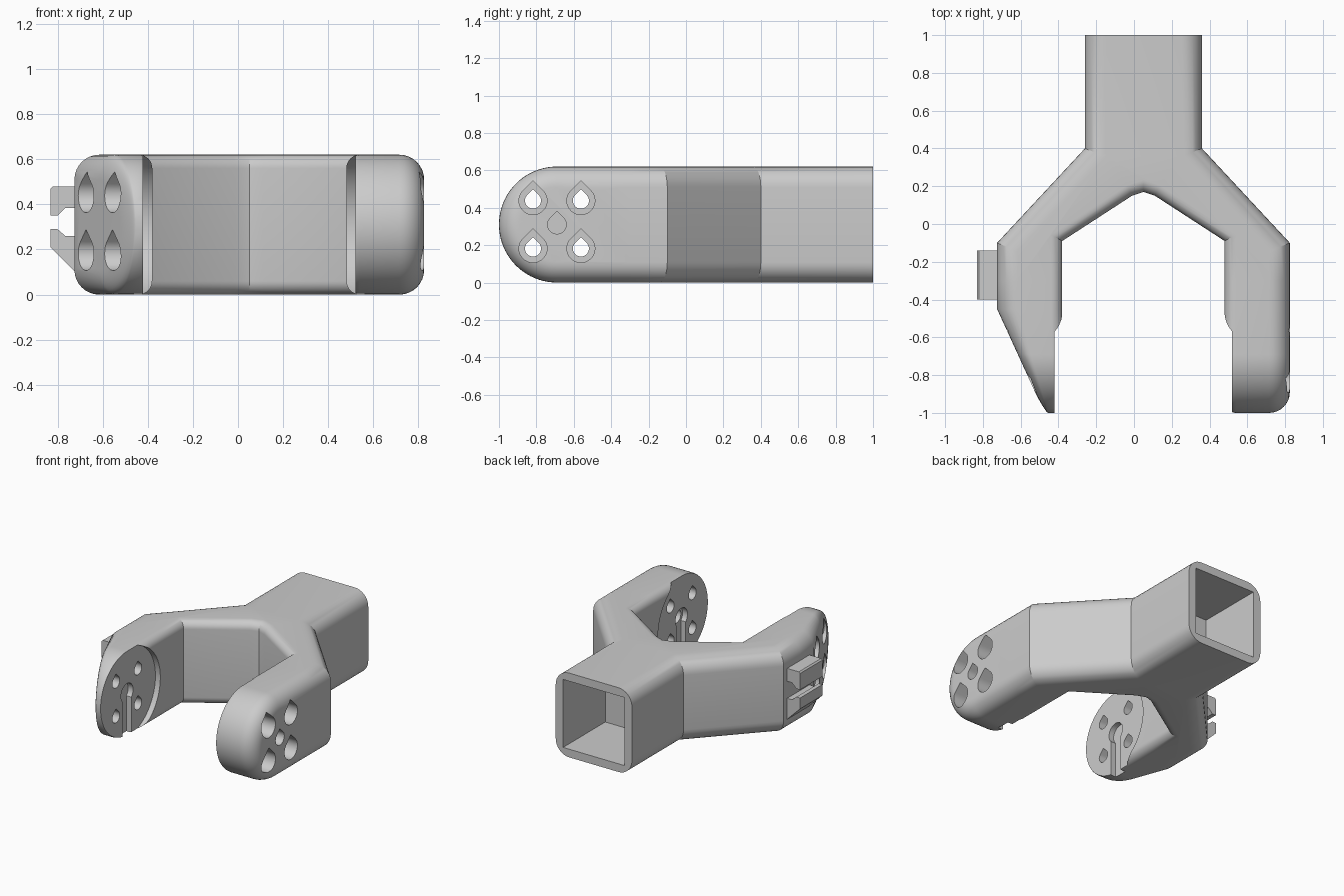
import bpy, bmesh, math
from mathutils import Vector

if "Cube" in bpy.data.objects:
    bpy.data.objects.remove(bpy.data.objects["Cube"], do_unlink=True)

CX = 0.05                 # centre line of the fork
H = 0.62                  # height
R = H / 2                 # radius of the arm tips
TIP_Y = R - 1.0           # pivot axis of the tips
INNER, OUTER = 0.43, 0.775
SEAM = -0.3               # where arms join the yoke
TAPER_Y = -0.45

grey = bpy.data.materials.new("plain_grey")
grey.use_nodes = True
grey.diffuse_color = (0.6, 0.6, 0.6, 1)
grey.node_tree.nodes["Principled BSDF"].inputs["Base Color"].default_value = (0.6, 0.6, 0.6, 1)


def prism(points, place, lo, hi):
    """Extrude a 2D outline between lo and hi; place maps (a, b, depth) to 3D."""
    bm = bmesh.new()
    rings = [[bm.verts.new(place(a, b, d)) for a, b in points] for d in (lo, hi)]
    bm.faces.new(rings[0])
    bm.faces.new(rings[1])
    n = len(points)
    for i in range(n):
        j = (i + 1) % n
        bm.faces.new((rings[0][i], rings[0][j], rings[1][j], rings[1][i]))
    bmesh.ops.recalc_face_normals(bm, faces=bm.faces)
    return bm


def along_x(a, b, d):
    return Vector((d, a, b))


def along_y(a, b, d):
    return Vector((a, d, b))


def along_z(a, b, d):
    return Vector((a, b, d))


def arc(cy, cz, r, start, end, steps):
    angles = [math.radians(start + (end - start) * i / steps) for i in range(steps + 1)]
    return [(cy + r * math.cos(t), cz + r * math.sin(t)) for t in angles]


def to_object(bm, name):
    bmesh.ops.recalc_face_normals(bm, faces=bm.faces)
    mesh = bpy.data.meshes.new(name)
    bm.to_mesh(mesh)
    bm.free()
    mesh.materials.append(grey)
    obj = bpy.data.objects.new(name, mesh)
    bpy.context.collection.objects.link(obj)
    return obj


def round_edges(bm, edges, width):
    bmesh.ops.bevel(bm, geom=edges, offset=width, offset_type='OFFSET', segments=8,
                    profile=0.5, affect='EDGES', clamp_overlap=False)


def open_seam(bm):
    caps = [f for f in bm.faces if all(abs(v.co.y - SEAM) < 1e-4 for v in f.verts)]
    bmesh.ops.delete(bm, geom=caps, context='FACES')


# Yoke: socket stem, two diagonals and the roots of the arms
half = [(0.31, 1), (0.31, 0.4), (OUTER, -0.1), (OUTER, SEAM), (INNER, SEAM), (INNER, -0.09), (0.06, 0.15)]
outline = half + [(0, 0.17)] + [(-x, y) for x, y in reversed(half)]
yoke = prism(outline, along_z, 0, H)
outer_edges, inner_edges = [], []
for e in yoke.edges:
    p, q = e.verts[0].co, e.verts[1].co
    mid = (p + q) / 2
    if abs(p.z - q.z) > 0.1 or mid.y > 0.99 or mid.y < SEAM + 0.01:
        continue
    (inner_edges if abs(mid.x) + mid.y * 0.9 < 0.5 else outer_edges).append(e)
round_edges(yoke, outer_edges, 0.11)
round_edges(yoke, inner_edges, 0.06)
open_seam(yoke)


# Arms: round-ended plates, the one on -x tapering towards its tip
def add_arm(side):
    profile = [(SEAM, H)] + arc(TIP_Y, R, R, 90, 270, 40) + [(SEAM, 0)]
    bm = prism(profile, along_x, INNER, OUTER)
    for x, width in ((OUTER, 0.11), (INNER, 0.06)):
        rim = [e for e in bm.edges if all(abs(v.co.x - x) < 1e-5 for v in e.verts)
               and any(v.co.y < SEAM - 0.01 for v in e.verts)]
        round_edges(bm, rim, width)
    open_seam(bm)
    if side < 0:
        bmesh.ops.bisect_plane(bm, geom=bm.verts[:] + bm.edges[:] + bm.faces[:],
                               plane_co=(0, TAPER_Y, 0), plane_no=(0, 1, 0))
        pad = INNER + 0.04
        for v in bm.verts:
            if v.co.y < TAPER_Y and v.co.x > pad:
                v.co.x = pad + (v.co.x - pad) * (1 - 1.5 * (TAPER_Y - v.co.y))
    for v in bm.verts:
        v.co.x *= side
    mesh = bpy.data.meshes.new("arm_part")
    bm.to_mesh(mesh)
    bm.free()
    yoke.from_mesh(mesh)
    bpy.data.meshes.remove(mesh)


add_arm(1)
add_arm(-1)
bmesh.ops.remove_doubles(yoke, verts=yoke.verts, dist=2e-4)
bmesh.ops.translate(yoke, verts=yoke.verts, vec=(CX, 0, 0))
fork = to_object(yoke, "fork_body")


def cut(points, place, lo, hi):
    cutter = to_object(prism(points, place, lo, hi), "cutter")
    cutter.hide_render = True
    mod = fork.modifiers.new("cut", 'BOOLEAN')
    mod.operation = 'DIFFERENCE'
    mod.solver = 'EXACT'
    mod.object = cutter
    bpy.context.view_layer.objects.active = fork
    bpy.ops.object.modifier_apply(modifier=mod.name)
    bpy.data.objects.remove(cutter, do_unlink=True)


def teardrop(y, z, r):
    return arc(y, z, r, 135, 405, 24) + [(y, z + r * math.sqrt(2))]


# Square socket in the stem
cut([(CX - 0.25, 0.06), (CX + 0.25, 0.06), (CX + 0.25, H - 0.06), (CX - 0.25, H - 0.06)], along_y, 0.51, 1.1)

keyhole = arc(TIP_Y, R, 0.07, -45, 225, 24) + [(TIP_Y - 0.05, -0.05), (TIP_Y + 0.05, -0.05)]
for side in (1, -1):
    def span(a, b):
        return sorted((CX + side * a, CX + side * b))
    # Round pad recess and keyhole slot on the inner face
    cut(arc(TIP_Y, R, 0.33, 0, 354, 59), along_x, *span(0.3, INNER + 0.04))
    cut(keyhole, along_x, *span(0.3, INNER + 0.08))
    # Screw holes with deep counterbores
    for dy in (-0.128, 0.128):
        for dz in (-0.128, 0.128):
            y, z = TIP_Y + dy, R + dz
            cut(teardrop(y, z, 0.075), along_x, *span(0.55, 0.95))
            cut(teardrop(y, z, 0.043), along_x, *span(0.35, 0.6))
# Centre hole in the +x arm only
cut(teardrop(TIP_Y, R, 0.05), along_x, CX + 0.49, CX + 0.95)

# Cable clip hooks on the -x arm
upper = [(-0.70, 0.48), (-0.82, 0.48), (-0.83, 0.47), (-0.83, 0.35), (-0.80, 0.35), (-0.765, 0.385), (-0.70, 0.385)]
lower = [(-0.70, 0.26), (-0.765, 0.26), (-0.80, 0.29), (-0.83, 0.29), (-0.83, 0.21), (-0.72, 0.10), (-0.70, 0.10)]
hooks = [to_object(prism(pts, along_y, -0.4, -0.14), name)
         for pts, name in ((upper, "cable_clip_upper"), (lower, "cable_clip_lower"))]

# Smooth the rounded edges, keep the sharp ones
bpy.ops.object.select_all(action='DESELECT')
for obj in [fork] + hooks:
    obj.select_set(True)
bpy.context.view_layer.objects.active = fork
bpy.ops.object.shade_smooth_by_angle(angle=math.radians(25))
